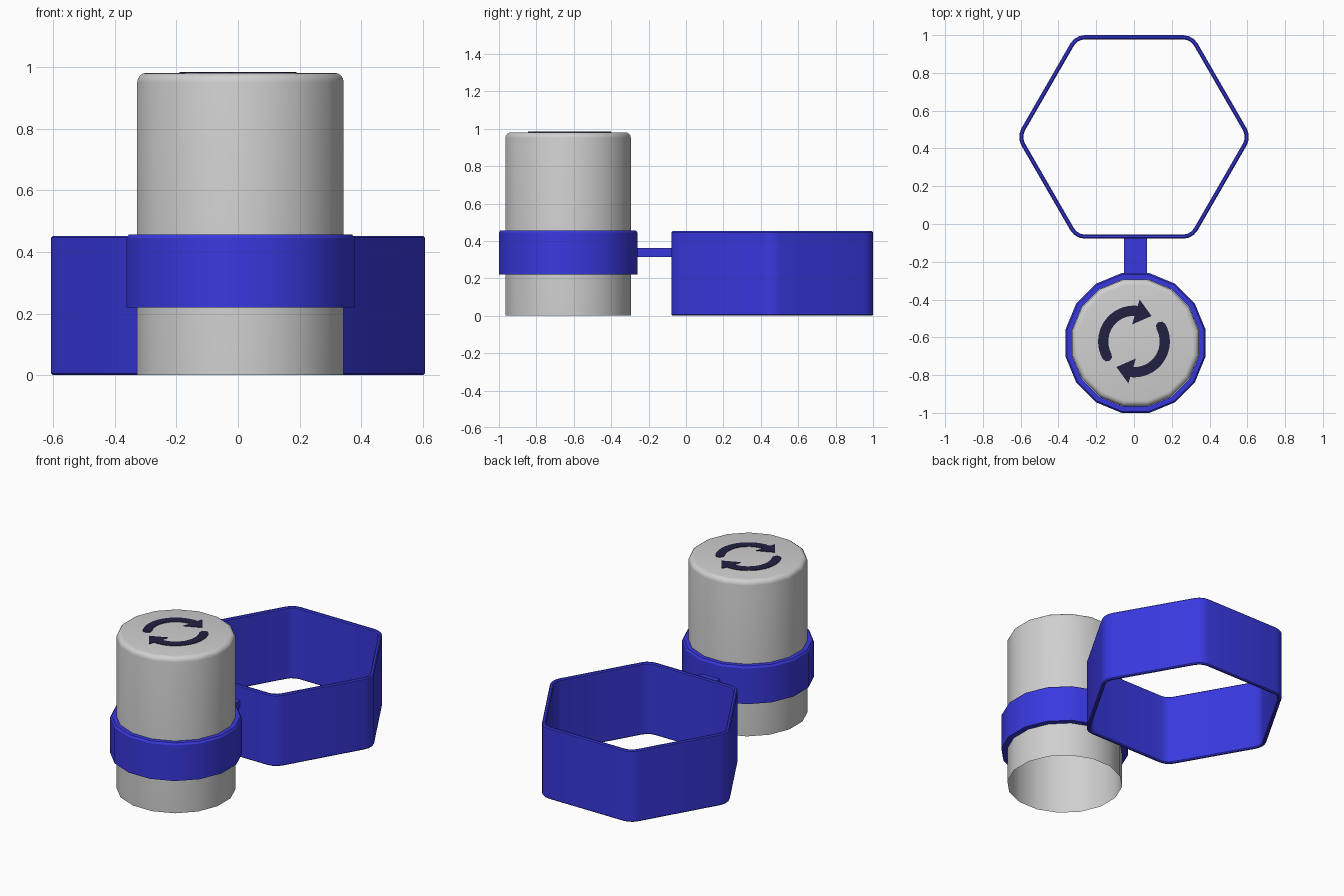
import bpy, bmesh, math
from math import sin, cos, pi, radians

if "Cube" in bpy.data.objects:
    bpy.data.objects.remove(bpy.data.objects["Cube"])

def material(name, rgb):
    m = bpy.data.materials.new(name)
    m.diffuse_color = (*rgb, 1)
    m.use_nodes = True
    m.node_tree.nodes["Principled BSDF"].inputs["Base Color"].default_value = m.diffuse_color
    return m

BLUE = material("royal blue", (0.04, 0.04, 0.74))
GREY = material("light grey", (0.63, 0.63, 0.63))
NAVY = material("dark navy", (0.015, 0.015, 0.055))

def finish(name, bm, mat, angle=None):
    bmesh.ops.recalc_face_normals(bm, faces=bm.faces)
    me = bpy.data.meshes.new(name)
    bm.to_mesh(me)
    bm.free()
    me.materials.append(mat)
    ob = bpy.data.objects.new(name, me)
    bpy.context.collection.objects.link(ob)
    if angle:
        bpy.context.view_layer.objects.active = ob
        ob.select_set(True)
        bpy.ops.object.shade_smooth_by_angle(angle=radians(angle))
        ob.select_set(False)
    return ob

def loft(outlines, closed=False, cap_end=False):
    """Skin a list of equal-length 3D outlines."""
    bm = bmesh.new()
    rows = [[bm.verts.new(p) for p in o] for o in outlines]
    pairs = list(zip(rows, rows[1:])) + ([(rows[-1], rows[0])] if closed else [])
    for a, b in pairs:
        for i in range(len(a)):
            j = (i + 1) % len(a)
            bm.faces.new((a[i], a[j], b[j], b[i]))
    if cap_end:
        bm.faces.new(rows[-1])
    return bm

CX, CY = 0.008, -0.63      # button centre
HY = 0.461                 # hexagon centre

def round_outline(apothem, z, n=16):
    r = apothem / cos(pi / n)
    return [(CX + r * cos((k + .5) * 2 * pi / n),
             CY + r * sin((k + .5) * 2 * pi / n), z) for k in range(n)]

def hex_outline(inset, z, apothem=0.539, corner=0.09, seg=3):
    d = (apothem - corner) / cos(pi / 6)
    r = corner - inset
    pts = []
    for k in range(6):
        for s in range(seg + 1):
            a = k * pi / 3 - pi / 6 + s * pi / 3 / seg
            pts.append((d * cos(k * pi / 3) + r * cos(a),
                        HY + d * sin(k * pi / 3) + r * sin(a), z))
    return pts

# Button body: open at the bottom, rounded top rim
H, B, R = 0.981, 0.03, 0.335
profile = [(R, 0)] + [(R - B + B * cos(t * pi / 8), H - B + B * sin(t * pi / 8))
                      for t in range(5)]
finish("button_body", loft([round_outline(r, z) for r, z in profile], cap_end=True),
       GREY, 35)

# Collar around the button
collar = [(0.336, 0.22), (0.37, 0.22), (0.37, 0.445), (0.362, 0.457), (0.336, 0.457)]
finish("collar", loft([round_outline(r, z) for r, z in collar], closed=True), BLUE, 30)

# Hexagonal frame with softened rims
T, E = 0.022, 0.006
wall = [(0, E), (0, 0.452 - E), (E, 0.452), (T - E, 0.452),
        (T, 0.452 - E), (T, E), (T - E, 0), (E, 0)]
finish("hex_frame", loft([hex_outline(i, z) for i, z in wall], closed=True), BLUE, 30)

# Connecting bar
bm = bmesh.new()
bmesh.ops.create_cube(bm, size=1)
for v in bm.verts:
    v.co = (CX + v.co.x * 0.124, -0.172 + v.co.y * 0.206, 0.338 + v.co.z * 0.046)
finish("connecting_bar", bm, BLUE)

# Pair of circling arrows on top of the button
RO, RI = 0.19, 0.136
RM, RC = (RO + RI) / 2, (RO - RI) / 2

def polar(r, deg):
    return (r * cos(radians(deg)), r * sin(radians(deg)))

def arrow(name, turn):
    n = 16
    pts = [polar(RO, 209 + (84 - 209) * i / n) for i in range(n + 1)]
    pts += [(0.03, 0.222), (0.093, 0.135), (-0.01, 0.09)]
    pts += [polar(RI, 88.5 + (209 - 88.5) * i / n) for i in range(n + 1)]
    mx, my = polar(RM, 209)
    for a in (209 + 135, 209 + 90, 209 + 45):      # rounded tail
        dx, dy = polar(RC, a if a != 209 + 135 else 209 + 135)
        pts.append((mx + dx, my + dy))
    bm = bmesh.new()
    face = bm.faces.new([bm.verts.new((turn * x, -0.622 + turn * y, H - 0.003))
                         for x, y in pts])
    top = bmesh.ops.extrude_face_region(bm, geom=[face])["geom"]
    for v in top:
        if isinstance(v, bmesh.types.BMVert):
            v.co.z = H + 0.003
    bmesh.ops.triangulate(bm, faces=[f for f in bm.faces if len(f.verts) > 4])
    finish(name, bm, NAVY)

arrow("arrow_left", 1)
arrow("arrow_right", -1)
